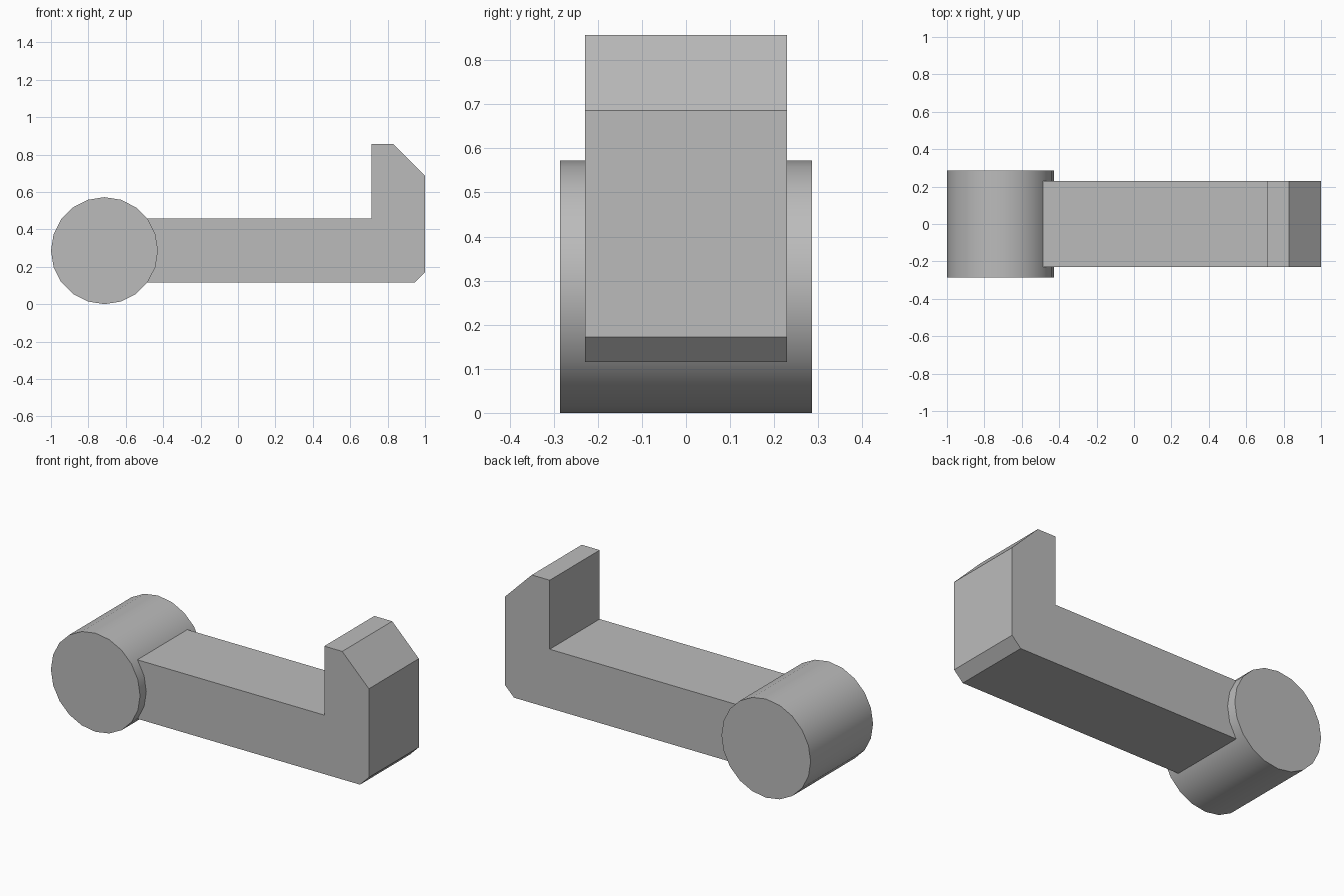
import bpy, bmesh, math

if "Cube" in bpy.data.objects:
    bpy.data.objects.remove(bpy.data.objects["Cube"])

grey = bpy.data.materials.new("plain grey")
grey.diffuse_color = (0.5, 0.5, 0.5, 1)
grey.use_nodes = True
grey.node_tree.nodes["Principled BSDF"].inputs["Base Color"].default_value = grey.diffuse_color


def extrude_profile(name, points, half_width):
    """Extrude an x-z outline symmetrically along y."""
    bm = bmesh.new()
    face = bm.faces.new([bm.verts.new((x, -half_width, z)) for x, z in points])
    new = bmesh.ops.extrude_face_region(bm, geom=[face])["geom"]
    verts = [v for v in new if isinstance(v, bmesh.types.BMVert)]
    bmesh.ops.translate(bm, verts=verts, vec=(0, 2 * half_width, 0))
    bmesh.ops.recalc_face_normals(bm, faces=bm.faces)
    mesh = bpy.data.meshes.new(name)
    bm.to_mesh(mesh)
    bm.free()
    mesh.materials.append(grey)
    obj = bpy.data.objects.new(name, mesh)
    bpy.context.collection.objects.link(obj)
    return obj


# Round end barrel, 20 sides
R = 0.286
ring = [(-1 + R + R * math.cos(i * math.tau / 20),
         R + R * math.sin(i * math.tau / 20)) for i in range(20)]
barrel = extrude_profile("barrel", ring, R)
bpy.context.view_layer.objects.active = barrel
barrel.select_set(True)
bpy.ops.object.shade_smooth_by_angle(angle=math.radians(30))

# Arm with upright, chamfered lip
extrude_profile("arm", [
    (-0.6, 0.115), (0.943, 0.115), (1, 0.172), (1, 0.686),
    (0.829, 0.857), (0.714, 0.857), (0.714, 0.457), (-0.6, 0.457)], 0.229)
